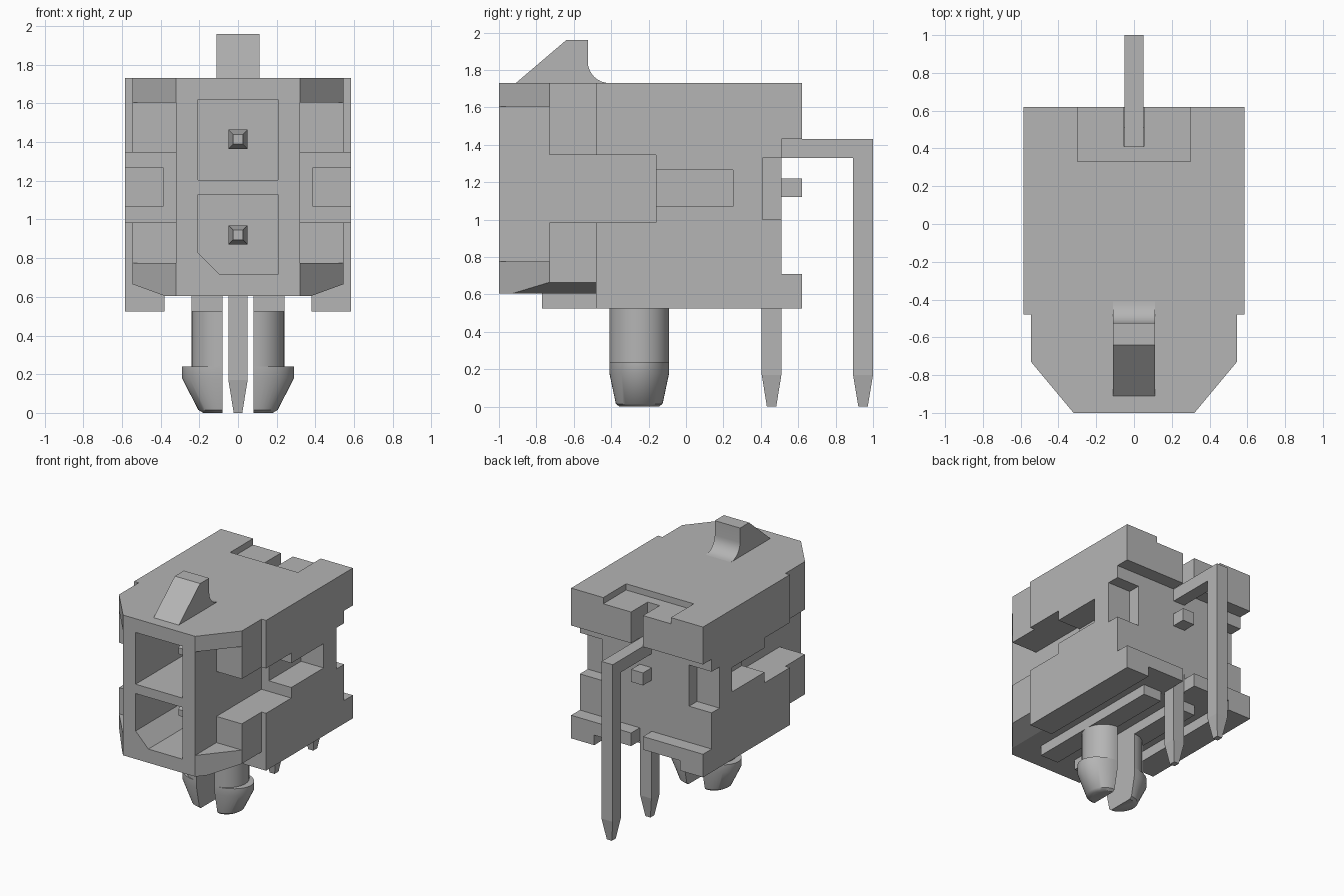
import bpy, bmesh, math

if "Cube" in bpy.data.objects:
    bpy.data.objects.remove(bpy.data.objects["Cube"])

grey = bpy.data.materials.new("light grey plastic")
grey.use_nodes = True
COLOUR = (0.46, 0.46, 0.46, 1)
grey.diffuse_color = COLOUR
grey.node_tree.nodes["Principled BSDF"].inputs["Base Color"].default_value = COLOUR


def loft(name, rings, smooth=False):
    """Skin a stack of equal-length rings and cap both ends."""
    bm = bmesh.new()
    loops = [[bm.verts.new(p) for p in ring] for ring in rings]
    n = len(loops[0])
    for a, b in zip(loops, loops[1:]):
        for i in range(n):
            j = (i + 1) % n
            bm.faces.new((a[i], a[j], b[j], b[i]))
    bm.faces.new(loops[0][::-1])
    bm.faces.new(loops[-1])
    bmesh.ops.recalc_face_normals(bm, faces=bm.faces)
    me = bpy.data.meshes.new(name)
    bm.to_mesh(me)
    bm.free()
    me.materials.append(grey)
    ob = bpy.data.objects.new(name, me)
    bpy.context.collection.objects.link(ob)
    if smooth:
        bpy.ops.object.select_all(action='DESELECT')
        ob.select_set(True)
        bpy.context.view_layer.objects.active = ob
        bpy.ops.object.shade_smooth_by_angle(angle=math.radians(35))
    return ob


def rect_z(x0, x1, y0, y1, z):
    return [(x0, y0, z), (x1, y0, z), (x1, y1, z), (x0, y1, z)]


def box(name, x0, x1, y0, y1, z0, z1):
    return loft(name, [rect_z(x0, x1, y0, y1, z0), rect_z(x0, x1, y0, y1, z1)])


def prism_x(name, pts, x0, x1, smooth=False):
    return loft(name, [[(x, y, z) for y, z in pts] for x in (x0, x1)], smooth)


def prism_y(name, pts, y0, y1):
    return loft(name, [[(x, y, z) for x, z in pts] for y in (y0, y1)])


# Housing blank: plan outline raised to full height
half = [(0.32, -1), (0.545, -0.73), (0.545, -0.48), (0.585, -0.48), (0.585, 0.62)]
plan = half + [(-x, y) for x, y in reversed(half)]
housing = loft("housing", [[(x, y, z) for x, y in plan] for z in (0.525, 1.73)])

# Central cutters: underside, back face, top recess and pin slots
cutters = [box("cutter", *b) for b in (
    (-0.7, 0.7, -1.1, -0.48, 0.4, 0.605),
    (-0.38, 0.38, -1.2, 0.8, 0.41, 0.605),
    (-0.7, 0.7, 0.51, 0.8, 0.71, 1.43),
    (-0.30, 0.30, 0.33, 0.8, 1.68, 1.9),
    (-0.053, 0.053, 0.41, 0.8, 1.40, 1.9),
    (-0.053, 0.053, 0.41, 0.8, 0.4, 0.75))]

# Paired cutters: front pockets, side channels, rear notches, bottom bevels
for s in (1, -1):
    for x, y0, y1, z0, z1 in ((0.32, -1.1, -0.73, 0.775, 1.605),
                              (0.32, -1.2, -0.16, 0.985, 1.345),
                              (0.385, -0.25, 0.25, 1.07, 1.265),
                              (0.385, 0.41, 0.8, 1.0, 1.33)):
        lo, hi = sorted((s * x, s * 0.8))
        cutters.append(box("cutter", lo, hi, y0, y1, z0, z1))
    wedge = [(0.38, 0.605), (0.71, 0.725), (0.71, 0.45), (0.38, 0.45)]
    cutters.append(prism_y("cutter", [(s * x, z) for x, z in wedge], -1.1, -0.48))

# Contact cavities, the lower one with a keyed corner
cutters.append(box("cutter", -0.208, 0.208, -1.1, 0.3, 1.205, 1.62))
key = [(-0.208, 0.83), (-0.095, 0.715), (0.208, 0.715), (0.208, 1.13), (-0.208, 1.13)]
cutters.append(prism_y("cutter", key, -1.1, 0.3))

for c in cutters:
    c.hide_render = True
    m = housing.modifiers.new("cut", 'BOOLEAN')
    m.operation, m.solver, m.object = 'DIFFERENCE', 'EXACT', c
bpy.context.view_layer.update()
cut_mesh = bpy.data.meshes.new_from_object(
    housing.evaluated_get(bpy.context.evaluated_depsgraph_get()))
housing.modifiers.clear()
housing.data = cut_mesh
for c in cutters:
    bpy.data.objects.remove(c)

# Latch ramp on the roof with a concave rear fillet
fillet = [(-0.41 - 0.115 * math.sin(a), 1.845 - 0.115 * math.cos(a))
          for a in (math.pi / 2 * (1 - i / 8) for i in range(9))]
latch = [(-0.91, 1.73), (-0.64, 1.96), (-0.525, 1.96)] + fillet
latch += [(-0.41, 1.70), (-0.91, 1.70)]
prism_x("latch_ramp", latch, -0.112, 0.112, True)

# Underside rails and split snap-in posts
for s, side in ((1, "left"), (-1, "right")):
    lo, hi = sorted((s * 0.08, s * 0.24))
    box(side + "_rail", lo, hi, -0.77, 0.40, 0.525, 0.62)

    def half_round(rx, ry, z, inner=0.08):
        arc = [math.pi * (i / 20 - 0.5) for i in range(21)]
        return [(s * (inner + rx * math.cos(a)), -0.25 + ry * math.sin(a), z) for a in arc]

    loft(side + "_post", [half_round(0.16, 0.16, 0.2), half_round(0.16, 0.16, 0.62)], True)
    loft(side + "_post_barb", [half_round(0.10, 0.105, 0.0), half_round(0.125, 0.125, 0.015),
                               half_round(0.21, 0.16, 0.18), half_round(0.21, 0.16, 0.24)], True)


def pin_tip(name, y0, y1):
    c = (y0 + y1) / 2
    loft(name, [rect_z(-0.022, 0.022, c - 0.025, c + 0.025, 0),
                rect_z(-0.05, 0.05, y0, y1, 0.17)])


# Contact blades inside the cavities
for name, z in (("upper", 1.415), ("lower", 0.92)):
    loft(name + "_contact", [[(a * r, y, z + b * r) for a, b in
                              ((-1, -1), (1, -1), (1, 1), (-1, 1))]
                             for y, r in ((-0.72, 0.025), (-0.62, 0.05), (0.32, 0.05))])

# Bent rear pin and short solder pin
prism_x("rear_pin", [(0.40, 1.43), (1.0, 1.43), (1.0, 0.17), (0.893, 0.17),
                     (0.893, 1.33), (0.40, 1.33)], -0.05, 0.05)
pin_tip("rear_pin_tip", 0.893, 1.0)
box("short_pin", -0.05, 0.05, 0.405, 0.51, 0.17, 0.76)
pin_tip("short_pin_tip", 0.405, 0.51)

# Small stub on the back face
box("back_stub", -0.053, 0.053, 0.50, 0.62, 1.12, 1.22)
